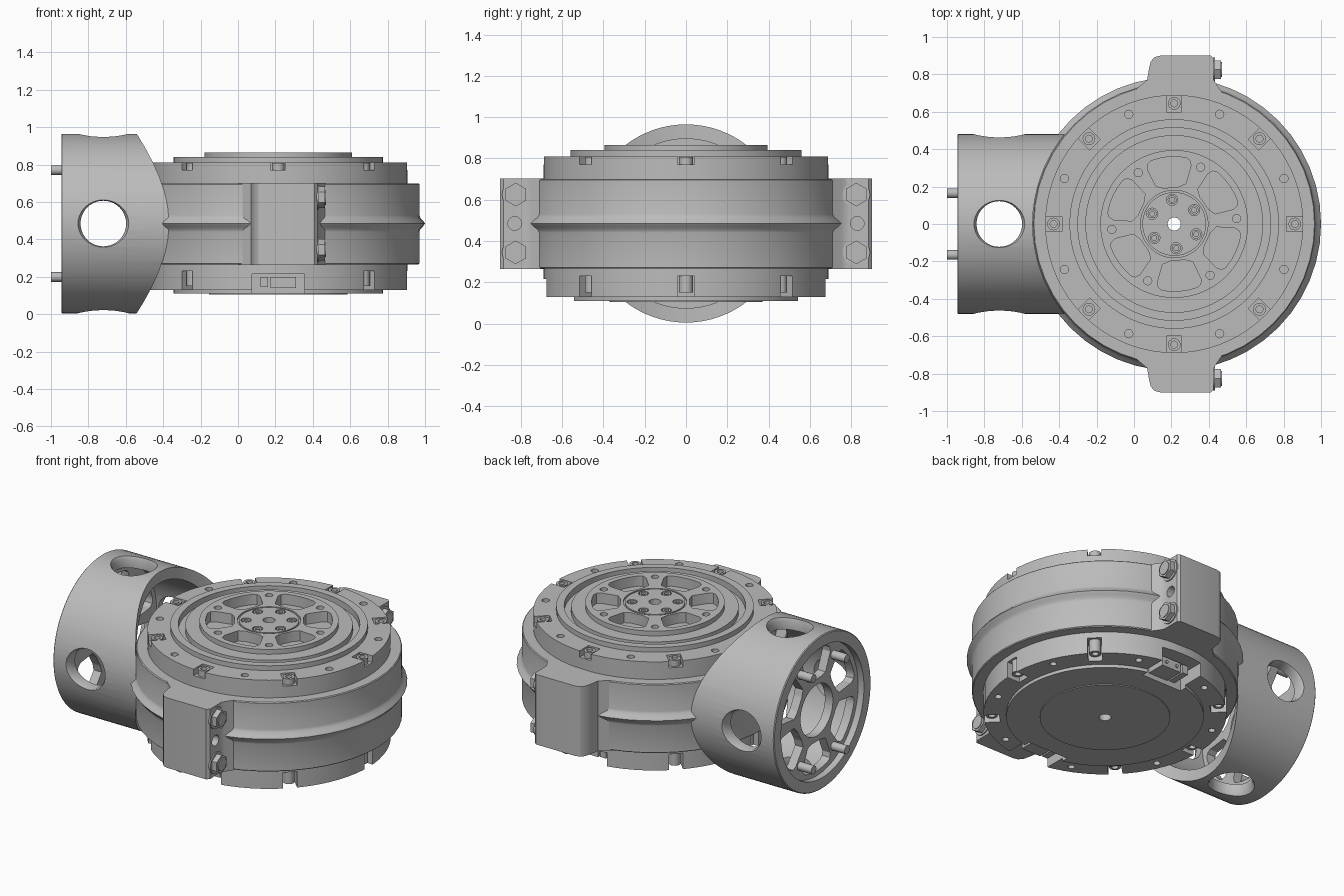
import bpy, bmesh
from math import sin, cos, pi, radians
from mathutils import Matrix

cube = bpy.data.objects.get("Cube")
if cube:
    bpy.data.objects.remove(cube, do_unlink=True)

grey = bpy.data.materials.new("machined grey")
grey.use_nodes = True
grey.diffuse_color = (0.5, 0.5, 0.5, 1)
grey.node_tree.nodes["Principled BSDF"].inputs["Base Color"].default_value = (0.5, 0.5, 0.5, 1)

CX = 0.215                                   # motor axis
MID = 0.485                                  # tube axis height
MOTOR = Matrix.Translation((CX, 0, 0))
TUBE = Matrix.Translation((0, 0, MID)) @ Matrix.Rotation(-pi / 2, 4, 'Y')


def polar(r, deg):
    return r * cos(radians(deg)), r * sin(radians(deg))


def place(r, deg, frame=MOTOR):
    return frame @ Matrix.Rotation(radians(deg), 4, 'Z') @ Matrix.Translation((r, 0, 0))


def lathe(bm, profile, frame, n=64):
    """Revolve (radius, height) points around local z."""
    rings = [[bm.verts.new(frame @ Matrix.Rotation(2 * pi * i / n, 4, 'Z') @
                           Matrix.Translation((r, 0, z)) @ Matrix().to_translation())
              for r, z in profile] for i in range(n)]
    count = len(profile) if profile[0][0] > 0 else len(profile) - 1
    for i in range(n):
        a, b = rings[i], rings[(i + 1) % n]
        for j in range(count):
            k = (j + 1) % len(profile)
            bm.faces.new((a[j], b[j], b[k], a[k]))
    bmesh.ops.remove_doubles(bm, verts=sum(rings, []), dist=1e-5)


def prism(bm, points, z0, z1, frame):
    low = [bm.verts.new(frame @ Matrix.Translation((x, y, z0)).to_translation()) for x, y in points]
    top = [bm.verts.new(frame @ Matrix.Translation((x, y, z1)).to_translation()) for x, y in points]
    bm.faces.new(low[::-1])
    bm.faces.new(top)
    for i in range(len(points)):
        j = (i + 1) % len(points)
        bm.faces.new((low[i], low[j], top[j], top[i]))


def disc(bm, r, z0, z1, frame, n=24):
    prism(bm, [polar(r, 360 * i / n) for i in range(n)], z0, z1, frame)


def block(bm, x0, x1, y0, y1, z0, z1, frame):
    prism(bm, [(x0, y0), (x1, y0), (x1, y1), (x0, y1)], z0, z1, frame)


def pocket(bm, r0, r1, half, z0, z1, frame):
    """Wedge with clipped corners, used for the windows between spokes."""
    side = [(r0, half * 0.55), (r0 + 0.025, half), (r1 - 0.035, half), (r1 - 0.01, half * 0.9), (r1, half * 0.72)]
    arc = [(r1, half * t) for t in (0.36, 0, -0.36)]
    pts = side + arc + [(r, -a) for r, a in side[::-1]]
    prism(bm, [polar(r, a) for r, a in pts], z0, z1, frame)


def finish(name, bm, angle=30):
    bmesh.ops.recalc_face_normals(bm, faces=bm.faces)
    mesh = bpy.data.meshes.new(name)
    bm.to_mesh(mesh)
    bm.free()
    mesh.materials.append(grey)
    ob = bpy.data.objects.new(name, mesh)
    bpy.context.collection.objects.link(ob)
    smooth(ob, angle)
    return ob


def smooth(ob, angle=30):
    bpy.ops.object.select_all(action='DESELECT')
    ob.select_set(True)
    bpy.context.view_layer.objects.active = ob
    bpy.ops.object.shade_smooth_by_angle(angle=radians(angle))


def cut(ob, bm):
    cutter = finish("cutter", bm)
    mod = ob.modifiers.new("cut", 'BOOLEAN')
    mod.object, mod.operation, mod.solver = cutter, 'DIFFERENCE', 'EXACT'
    bpy.context.view_layer.objects.active = ob
    bpy.ops.object.modifier_apply(modifier=mod.name)
    bpy.data.objects.remove(cutter, do_unlink=True)
    smooth(ob)


# Motor body: stepped rims, ring groove, hub and through hole
bm = bmesh.new()
lathe(bm, [(0.035, 0.105), (0.37, 0.105), (0.37, 0.11), (0.56, 0.11), (0.56, 0.13), (0.69, 0.13),
           (0.69, 0.81), (0.56, 0.81), (0.56, 0.84), (0.515, 0.84), (0.515, 0.80), (0.475, 0.80),
           (0.475, 0.835), (0.395, 0.835), (0.395, 0.865), (0.18, 0.865), (0.18, 0.855),
           (0.17, 0.855), (0.17, 0.865), (0.035, 0.865)], MOTOR, 72)
motor = finish("motor_body", bm)

bm = bmesh.new()
for k in range(8):
    block(bm, -0.045, 0.1, -0.04, 0.04, 0.77, 0.9, place(0.645, 45 * k))
    disc(bm, 0.022, 0.75, 0.9, place(0.635, 45 * k + 22.5), 16)
    disc(bm, 0.02, 0.05, 0.18, place(0.635, 45 * k + 22.5), 16)
    if k not in (2, 6):
        block(bm, -0.045, 0.1, -0.04, 0.04, 0.05, 0.23, place(0.645, 45 * k))
for k in range(6):
    pocket(bm, 0.2, 0.36, 21, 0.80, 0.9, place(0, 60 * k + 35))
    disc(bm, 0.022, 0.82, 0.9, place(0.335, 60 * k + 5), 16)
    disc(bm, 0.03, 0.85, 0.9, place(0.13, 60 * k + 35), 16)
for s in (-1, 1):
    y0, y1 = sorted((s * 0.5, s * 0.75))
    block(bm, -0.14, 0.14, y0, y1, 0.05, 0.215, MOTOR)
cut(motor, bm)

# Rim and hub screws with sockets
bm = bmesh.new()


def screw(r, deg, rad, z0, z1, n=16):
    d = 0.02 if z1 > z0 else -0.02
    lathe(bm, [(0, z0), (rad, z0), (rad, z1), (rad * 0.55, z1), (rad * 0.55, z1 - d), (0, z1 - d)],
          place(r, deg), n)


for k in range(8):
    screw(0.645, 45 * k, 0.034, 0.76, 0.808)
    if k not in (2, 6):
        screw(0.645, 45 * k, 0.034, 0.24, 0.15)
for k in range(6):
    screw(0.13, 60 * k + 35, 0.024, 0.83, 0.864)
finish("socket_screws", bm)

# Cable connectors in the lower front and back openings
bm = bmesh.new()
for s in (-1, 1):
    y0, y1 = sorted((s * 0.48, s * 0.62))
    block(bm, -0.095, -0.055, y0, y1, 0.145, 0.2, MOTOR)
    block(bm, -0.04, 0.095, y0, y1, 0.14, 0.2, MOTOR)
    for x in (-0.01, 0.065):
        disc(bm, 0.01, 0.615, 0.628, Matrix.Translation((CX + x, 0, 0.17)) @
             Matrix.Rotation(s * -pi / 2, 4, 'X'), 10)
finish("cable_connectors", bm)

# Clamp collar with a rounded rib
bm = bmesh.new()
rib = [(0.755, 0.44), (0.76, 0.455), (0.773, 0.468), (0.785, 0.485), (0.773, 0.502), (0.76, 0.515), (0.755, 0.53)]
lathe(bm, [(0.68, 0.267), (0.75, 0.267), (0.755, 0.272)] + rib + [(0.755, 0.695), (0.75, 0.7), (0.68, 0.7)], MOTOR, 48)
finish("clamp_collar", bm)

# Clamp ears, front and back
ear = [(0.0, 0.71), (0.04, 0.745), (0.07, 0.77), (0.08, 0.83), (0.09, 0.87), (0.11, 0.892), (0.14, 0.9),
       (0.41, 0.9), (0.425, 0.885), (0.425, 0.775), (0.435, 0.755), (0.47, 0.705), (0.42, 0.685), (0.03, 0.695)]
TO_X = Matrix.Rotation(pi / 2, 4, 'Y')
for s, side in ((-1, "front"), (1, "back")):
    bm = bmesh.new()
    prism(bm, [(x, s * y) for x, y in ear], 0.264, 0.702, Matrix())
    ob = finish("clamp_ear_" + side, bm)
    bm = bmesh.new()
    disc(bm, 0.033, 0.36, 0.5, Matrix.Translation((0, s * 0.83, MID)) @ TO_X)
    cut(ob, bm)
    # Hex bolts with washers
    bm = bmesh.new()
    for z in (0.345, 0.625):
        frame = Matrix.Translation((0, s * 0.825, z)) @ TO_X
        disc(bm, 0.066, 0.42, 0.432, frame)
        disc(bm, 0.057, 0.43, 0.465, frame, 6)
        disc(bm, 0.04, 0.46, 0.47, frame)
    finish("clamp_bolts_" + side, bm)

# Arm tube, trimmed to the collar and pierced crosswise
bm = bmesh.new()
lathe(bm, [(0.41, 0.1), (0.48, 0.1), (0.48, 0.94), (0.475, 0.945), (0.41, 0.945)], TUBE, 72)
tube = finish("arm_tube", bm)
bm = bmesh.new()
disc(bm, 0.757, -0.5, 1.5, MOTOR, 72)
cut(tube, bm)
for turn in (0, pi / 2):
    bm = bmesh.new()
    frame = Matrix.Translation((-0.72, 0, MID)) @ Matrix.Rotation(turn, 4, 'X')
    lathe(bm, [(0, -0.6), (0.2, -0.6), (0.135, -0.478), (0.122, -0.455),
               (0.122, 0.455), (0.135, 0.478), (0.2, 0.6), (0, 0.6)], frame, 40)
    cut(tube, bm)

# Spoked end plate inside the tube mouth
bm = bmesh.new()
lathe(bm, [(0.16, 0.85), (0.415, 0.85), (0.415, 0.905), (0.16, 0.905)], TUBE)
plate = finish("end_plate", bm)
bm = bmesh.new()
for k in range(6):
    pocket(bm, 0.2, 0.38, 23, 0.8, 1, place(0, 60 * k, TUBE))
cut(plate, bm)

# Mounting pins on the end plate
bm = bmesh.new()
for deg in (30, 150, 210, 330):
    disc(bm, 0.026, 0.86, 1.0, place(0.33, deg, TUBE), 16)
finish("mounting_pins", bm)
